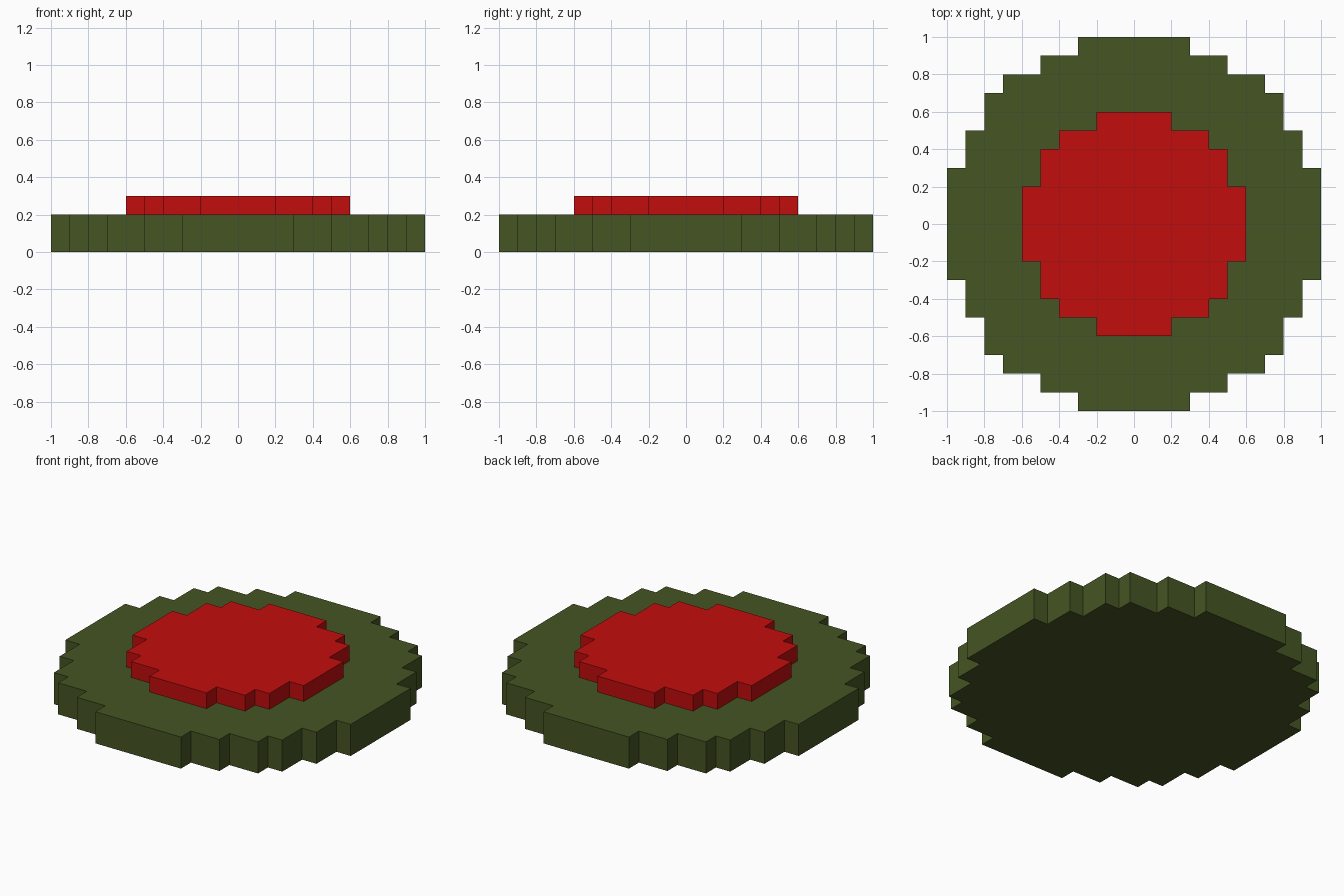
import bpy
import bmesh

cube = bpy.data.objects.get("Cube")
if cube:
    bpy.data.objects.remove(cube, do_unlink=True)


def make_material(name, rgb):
    mat = bpy.data.materials.new(name)
    mat.use_nodes = True
    mat.diffuse_color = (*rgb, 1)
    mat.node_tree.nodes["Principled BSDF"].inputs["Base Color"].default_value = (*rgb, 1)
    return mat


def stepped_disc(name, quarter, z0, z1, mat):
    """Extrude a stepped round outline, given by one quarter turned four times."""
    outline, pts = [], quarter
    for _ in range(4):
        outline += pts
        pts = [(-y, x) for x, y in pts]
    bm = bmesh.new()
    base = bm.faces.new([bm.verts.new((x, y, z0)) for x, y in outline])
    top = bmesh.ops.extrude_face_region(bm, geom=[base], use_keep_orig=True)["geom"]
    verts = [g for g in top if isinstance(g, bmesh.types.BMVert)]
    bmesh.ops.translate(bm, verts=verts, vec=(0, 0, z1 - z0))
    bmesh.ops.recalc_face_normals(bm, faces=bm.faces)
    mesh = bpy.data.meshes.new(name)
    bm.to_mesh(mesh)
    bm.free()
    mesh.materials.append(mat)
    obj = bpy.data.objects.new(name, mesh)
    bpy.context.collection.objects.link(obj)
    return obj


green = make_material("olive green", (0.060, 0.091, 0.017))
red = make_material("bright red", (0.54, 0.004, 0.004))

# Wide lower plate
stepped_disc("base_plate", [
    (1.0, 0.3), (0.9, 0.3), (0.9, 0.5), (0.8, 0.5), (0.8, 0.7), (0.7, 0.7),
    (0.7, 0.8), (0.5, 0.8), (0.5, 0.9), (0.3, 0.9), (0.3, 1.0)], 0.0, 0.2, green)

# Raised button on top
stepped_disc("top_button", [
    (0.6, 0.2), (0.5, 0.2), (0.5, 0.4), (0.4, 0.4), (0.4, 0.5),
    (0.2, 0.5), (0.2, 0.6)], 0.2, 0.3, red)
